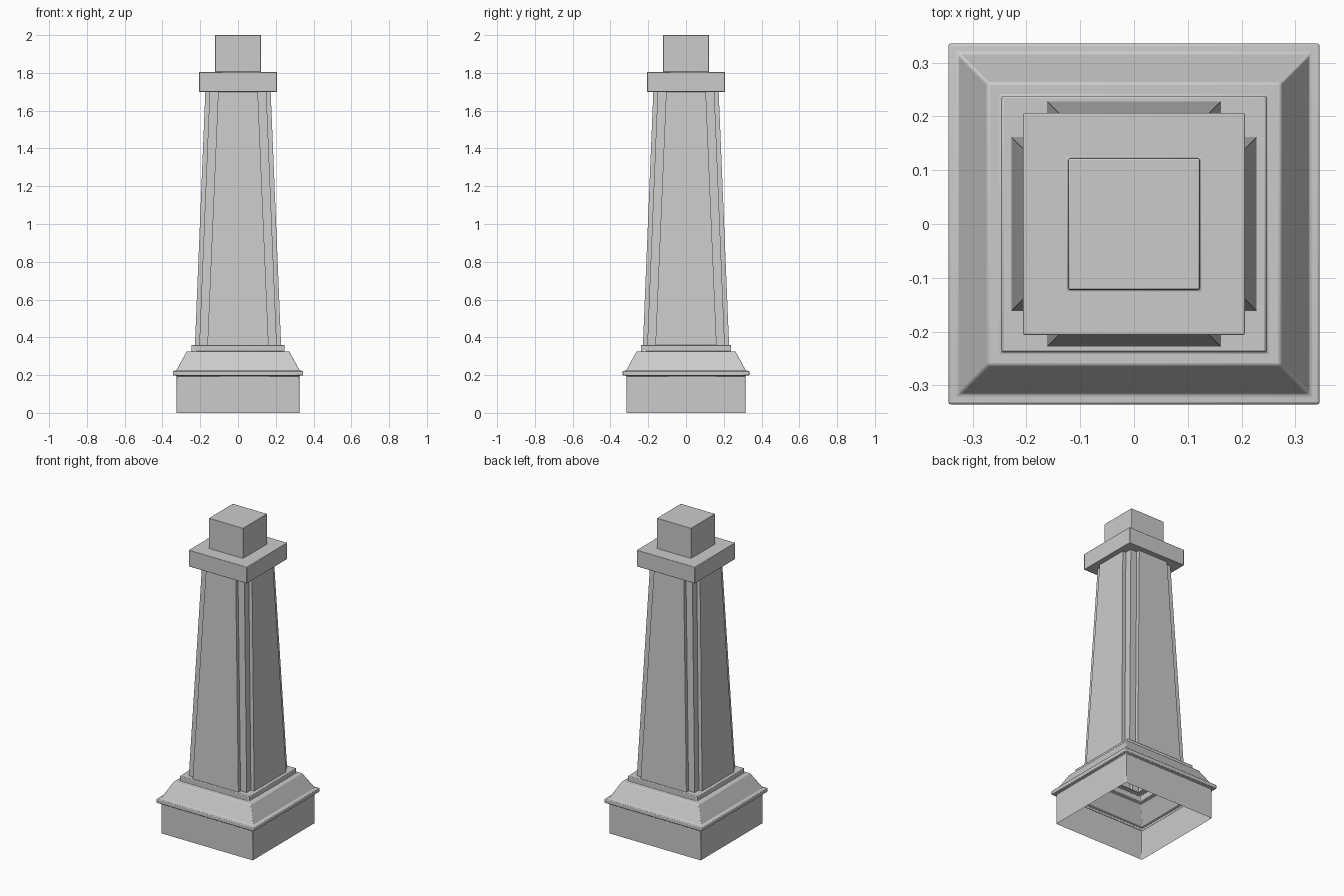
import bpy, bmesh

if "Cube" in bpy.data.objects:
    bpy.data.objects.remove(bpy.data.objects["Cube"])


def rect(hx, hy, z):
    return [(-hx, -hy, z), (hx, -hy, z), (hx, hy, z), (-hx, hy, z)]


def shaft_ring(p, r, o, z):
    # One quadrant of the section (panel end, recessed corner), turned four times
    quad = [(o, p), (r, p), (r, r), (p, r), (p, o)]
    pts = []
    for _ in range(4):
        pts += [(x, y, z) for x, y in quad]
        quad = [(-y, x) for x, y in quad]
    return pts


def loft(name, rings, cap_top=False, bevel=0.004):
    bm = bmesh.new()
    rows = [[bm.verts.new(c) for c in ring] for ring in rings]
    n = len(rows[0])
    for a, b in zip(rows, rows[1:]):
        for j in range(n):
            k = (j + 1) % n
            bm.faces.new((a[j], a[k], b[k], b[j]))
    if cap_top:
        bm.faces.new(rows[-1])
    mesh = bpy.data.meshes.new(name)
    bm.to_mesh(mesh)
    bm.free()
    ob = bpy.data.objects.new(name, mesh)
    bpy.context.collection.objects.link(ob)
    bpy.context.view_layer.objects.active = ob
    ob.select_set(True)
    bpy.ops.object.shade_smooth_by_angle(angle=0.6)
    ob.select_set(False)
    if bevel:
        mod = ob.modifiers.new("soft_edges", 'BEVEL')
        mod.width = bevel
        mod.segments = 2
        mod.limit_method = 'ANGLE'
    return ob


# Hollow plinth: wall, lip, sloped shoulder and seat plate (half width x, z)
profile = [(0.325, 0.0), (0.325, 0.197), (0.345, 0.197), (0.345, 0.222),
           (0.327, 0.224), (0.272, 0.325), (0.246, 0.325), (0.246, 0.36),
           (0.205, 0.36)]
loft("plinth", [rect(h, h - (0.01 if h > 0.25 else 0.008 if h > 0.21 else 0), z)
                for h, z in profile])

# Tapered shaft with a raised panel on each side
loft("tapered_shaft", [shaft_ring(0.162, 0.205, 0.228, 0.36),
                       shaft_ring(0.105, 0.15, 0.173, 1.702)], bevel=0)

# Cap slab with the square block on top
loft("cap_and_block", [rect(h, h, z) for h, z in
                       [(0.15, 1.7), (0.206, 1.7), (0.206, 1.805),
                        (0.122, 1.805), (0.122, 2.0)]], cap_top=True, bevel=0.003)
